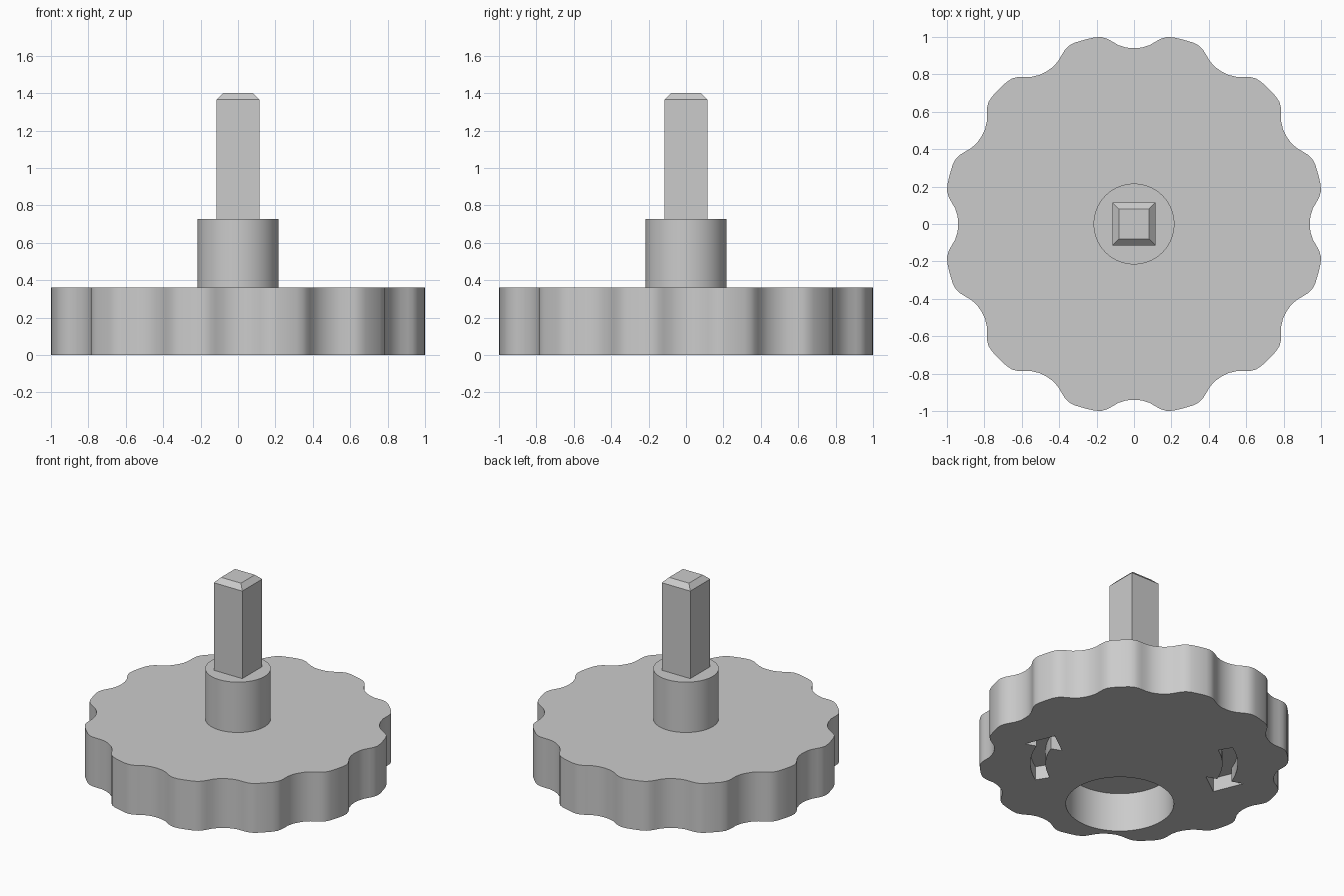
import bpy
import bmesh
from math import cos, sin, radians

if "Cube" in bpy.data.objects:
    bpy.data.objects.remove(bpy.data.objects["Cube"], do_unlink=True)

grey = bpy.data.materials.new("plain_grey")
grey.use_nodes = True
colour = (0.6, 0.6, 0.6, 1)
grey.diffuse_color = colour
grey.node_tree.nodes["Principled BSDF"].inputs["Base Color"].default_value = colour


def polar(r, degrees):
    return r * cos(radians(degrees)), r * sin(radians(degrees))


def circle(r, sides=72, centre=(0, 0)):
    pts = [polar(r, 360 * i / sides) for i in range(sides)]
    return [(x + centre[0], y + centre[1]) for x, y in pts]


def square(half):
    return [(-half, -half), (half, -half), (half, half), (-half, half)]


def loft(name, *rings):
    """Closed solid through (outline, height) rings with equal point counts."""
    bm = bmesh.new()
    loops = [[bm.verts.new((x, y, z)) for x, y in outline] for outline, z in rings]
    for low, high in zip(loops, loops[1:]):
        for i in range(len(low)):
            j = (i + 1) % len(low)
            bm.faces.new((low[i], low[j], high[j], high[i]))
    bm.faces.new(loops[0][::-1])
    bm.faces.new(loops[-1])
    bmesh.ops.recalc_face_normals(bm, faces=bm.faces)
    mesh = bpy.data.meshes.new(name)
    bm.to_mesh(mesh)
    bm.free()
    mesh.materials.append(grey)
    obj = bpy.data.objects.new(name, mesh)
    bpy.context.collection.objects.link(obj)
    return obj


def select(obj):
    bpy.ops.object.select_all(action="DESELECT")
    obj.select_set(True)
    bpy.context.view_layer.objects.active = obj


def carve(target, cutter):
    cutter.hide_render = True
    mod = target.modifiers.new("recess", "BOOLEAN")
    mod.operation, mod.solver, mod.object = "DIFFERENCE", "EXACT", cutter
    select(target)
    bpy.ops.object.modifier_apply(modifier=mod.name)
    bpy.data.objects.remove(cutter, do_unlink=True)


# Scalloped wheel: half a scallop (angle, radius), mirrored and repeated
half = [(0, 0.94), (2.5, 0.944), (5, 0.96), (7, 0.985),
        (8.5, 1.003), (10, 1.015), (12, 1.02), (15, 1.02)]
scallop = half + [(30 - a, r) for a, r in half[-2:0:-1]]
outline = [polar(r, a + 30 * k) for k in range(12) for a, r in scallop]
wheel = loft("grip_wheel", (outline, 0), (outline, 0.36))

# Round finger recess in the underside
finger = circle(0.357, centre=polar(0.54, 240))
carve(wheel, loft("finger_cutter", (finger, -0.1), (finger, 0.285)))

# Two curved arrow recesses, half a turn apart
for turn in (0, 180):
    tail, neck, tip = turn - 58, turn - 20, turn - 5
    steps = [tail + (neck - tail) * i / 10 for i in range(11)]
    arrow = [polar(0.685, a) for a in steps]
    arrow += [polar(0.768, neck), polar(0.64, tip), polar(0.505, neck)]
    arrow += [polar(0.585, a) for a in reversed(steps)]
    carve(wheel, loft("arrow_cutter", (arrow, -0.1), (arrow, 0.1)))

# Hub and square drive shaft with chamfered end
hub = loft("hub", (circle(0.216), 0.35), (circle(0.216), 0.727))
shaft = loft("square_shaft", (square(0.115), 0.72), (square(0.115), 1.365),
             (square(0.08), 1.4))

for obj in (wheel, hub):
    select(obj)
    bpy.ops.object.shade_smooth_by_angle(angle=radians(30))
